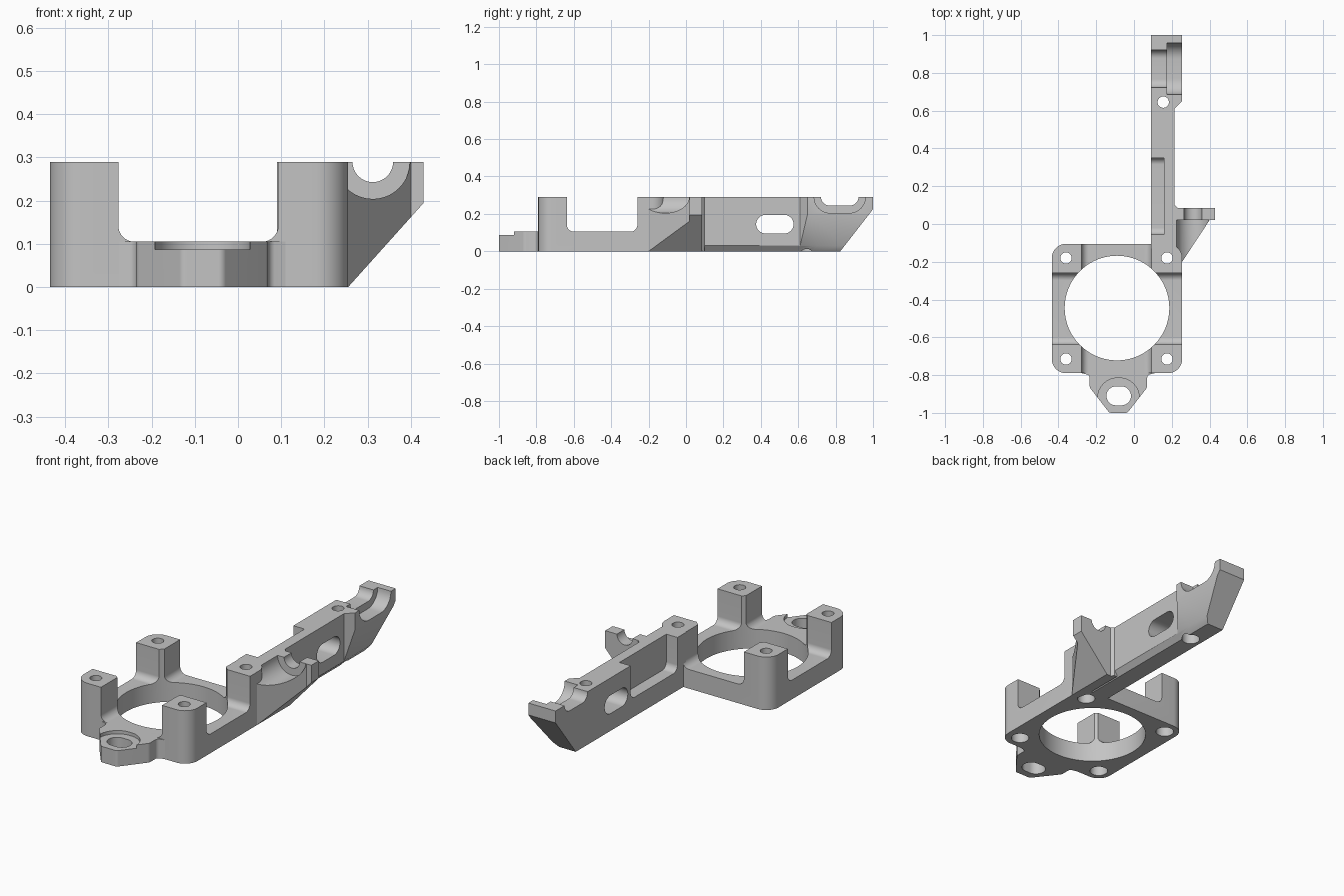
import bpy, bmesh, math
from mathutils import Vector

if "Cube" in bpy.data.objects:
    bpy.data.objects.remove(bpy.data.objects["Cube"])

COLOUR = (0.55, 0.55, 0.55, 1)
grey = bpy.data.materials.new("plain grey")
grey.use_nodes = True
grey.diffuse_color = COLOUR
grey.node_tree.nodes["Principled BSDF"].inputs["Base Color"].default_value = COLOUR

TOP, PLATE, OVER = 0.29, 0.105, 0.4


def rounded(points, steps=10):
    """Outline from (u, v) or (u, v, radius) corners."""
    out = []
    for i, p in enumerate(points):
        c = Vector(p[:2])
        if len(p) < 3:
            out.append(c)
            continue
        a = (Vector(points[i - 1][:2]) - c).normalized()
        b = (Vector(points[(i + 1) % len(points)][:2]) - c).normalized()
        half = a.angle(b) / 2
        centre = c + (a + b).normalized() * p[2] / math.sin(half)
        s = c + a * p[2] / math.tan(half) - centre
        e = c + b * p[2] / math.tan(half) - centre
        for k in range(steps + 1):
            ray = s.lerp(e, k / steps)
            out.append(centre + ray.normalized() * p[2])
    return out


def box(u0, u1, v0, v1, r_low=0, r_high=0):
    corner = lambda u, v, r: (u, v, r) if r else (u, v)
    return rounded([corner(u0, v0, r_low), corner(u1, v0, r_low),
                    corner(u1, v1, r_high), corner(u0, v1, r_high)])


def stadium(u, v, half, r, steps=20):
    """Horizontal slot outline; a circle when half equals r."""
    pts = []
    for side in (1, -1):
        for k in range(steps + 1):
            t = math.pi * (k / steps - 0.5)
            pts.append(Vector((u + side * (half - r + r * math.cos(t)),
                               v + side * r * math.sin(t))))
    return pts


def prism(name, outline, axis, lo, hi):
    place = {"x": lambda p, w: (w, p[0], p[1]),
             "y": lambda p, w: (p[0], w, p[1]),
             "z": lambda p, w: (p[0], p[1], w)}[axis]
    bm = bmesh.new()
    low = [bm.verts.new(place(p, lo)) for p in outline]
    high = [bm.verts.new(place(p, hi)) for p in outline]
    bm.faces.new(low)
    bm.faces.new(high)
    n = len(low)
    for i in range(n):
        j = (i + 1) % n
        bm.faces.new((low[i], low[j], high[j], high[i]))
    bmesh.ops.remove_doubles(bm, verts=bm.verts, dist=1e-5)
    bmesh.ops.recalc_face_normals(bm, faces=bm.faces)
    mesh = bpy.data.meshes.new(name)
    bm.to_mesh(mesh)
    bm.free()
    mesh.materials.append(grey)
    ob = bpy.data.objects.new(name, mesh)
    bpy.context.collection.objects.link(ob)
    return ob


def activate(ob):
    bpy.ops.object.select_all(action="DESELECT")
    ob.select_set(True)
    bpy.context.view_layer.objects.active = ob


def combine(target, tool, operation="DIFFERENCE"):
    mod = target.modifiers.new("bool", "BOOLEAN")
    mod.operation, mod.solver, mod.object = operation, "EXACT", tool
    activate(target)
    bpy.ops.object.modifier_apply(modifier=mod.name)
    bpy.data.objects.remove(tool)


def cut(target, outline, axis, lo, hi):
    combine(target, prism("cutter", outline, axis, lo, hi))


def screw_hole(target, x, y):
    cut(target, stadium(x, y, 0.03, 0.03), "z", -0.1, OVER)
    cut(target, stadium(x, y, 0.046, 0.046), "z", -0.1, 0.06)


# Square frame with four posts: a full block opened by two crossing channels
frame = prism("frame_with_posts", box(-0.435, 0.255, -0.79, -0.105, 0.075, 0.075), "z", 0, TOP)
cut(frame, box(-0.277, 0.093, PLATE, OVER, 0.037), "y", -1, 0)
cut(frame, box(-0.637, -0.26, PLATE, OVER, 0.037), "x", -1, 1)
cut(frame, stadium(-0.09, -0.445, 0.277, 0.277, 40), "z", -0.1, OVER)
for x in (-0.36, 0.175):
    for y in (-0.715, -0.18):
        screw_hole(frame, x, y)

# Front ear with a slotted hole in a shallow recess
ear = prism("front_ear", rounded([
    (-0.275, -0.75), (-0.275, -0.79), (-0.235, -0.8, 0.02), (-0.235, -0.865, 0.03),
    (-0.13, -1.0, 0.02), (-0.035, -1.0, 0.02), (0.07, -0.865, 0.03),
    (0.07, -0.8, 0.02), (0.11, -0.79), (0.11, -0.75)]), "z", 0, PLATE)
cut(ear, box(-0.192, 0.028, -1.1, -0.815, 0, 0.105), "z", 0.087, OVER)
cut(ear, stadium(-0.081, -0.91, 0.065, 0.05), "z", -0.1, OVER)

# Long arm, widening into a head at the back
arm = prism("long_arm", [(0.09, 0), (0.19, 0), (0.215, 0.03), (0.215, TOP), (0.09, TOP)],
            "y", -0.13, 0.7)
head = prism("arm_head", [(0.09, 0), (0.19, 0), (0.215, 0.03), (0.255, 0.2),
                          (0.255, TOP), (0.09, TOP)], "y", 0.58, 1.0)
cut(head, [(0.18, 0.575), (0.28, 0.675), (0.28, 0.5), (0.18, 0.5)], "z", -0.1, OVER)
combine(arm, head, "UNION")
cut(arm, [(0.825, 0), (1.0, 0.225), (1.1, 0.354), (1.1, -0.1), (0.747, -0.1)], "x", -1, 1)
# Side pocket, through slot, stepped saddle and screw hole of the arm
cut(arm, box(-0.055, 0.35, PLATE, OVER, 0.035), "x", 0, 0.158)
cut(arm, stadium(0.475, 0.145, 0.1, 0.05), "x", -1, 1)
cut(arm, stadium(0.822, TOP, 0.1, 0.045), "x", -1, 1)
cut(arm, stadium(0.822, TOP, 0.137, 0.085), "x", 0.175, 1)
screw_hole(arm, 0.155, 0.645)

# Side cradle: gusseted tab with a stepped half-round notch
cradle = prism("side_cradle", [
    (0.215, -0.2), (0.255, -0.2), (0.4, 0.02), (0.43, 0.02), (0.43, 0.085),
    (0.23, 0.085), (0.215, 0.1), (0.2, 0.1), (0.2, -0.13)], "z", 0, TOP)
cut(cradle, [(0.165, -0.1), (0.255, 0), (0.43, 0.195), (0.52, 0.295), (0.52, -0.1)], "y", -1, 1)
cut(cradle, stadium(0.312, TOP, 0.047, 0.047), "y", -1, 1)
cut(cradle, stadium(0.312, TOP, 0.086, 0.086), "y", -1, 0.02)

for part in (frame, ear, arm, cradle):
    activate(part)
    bpy.ops.object.shade_smooth_by_angle(angle=math.radians(30))
